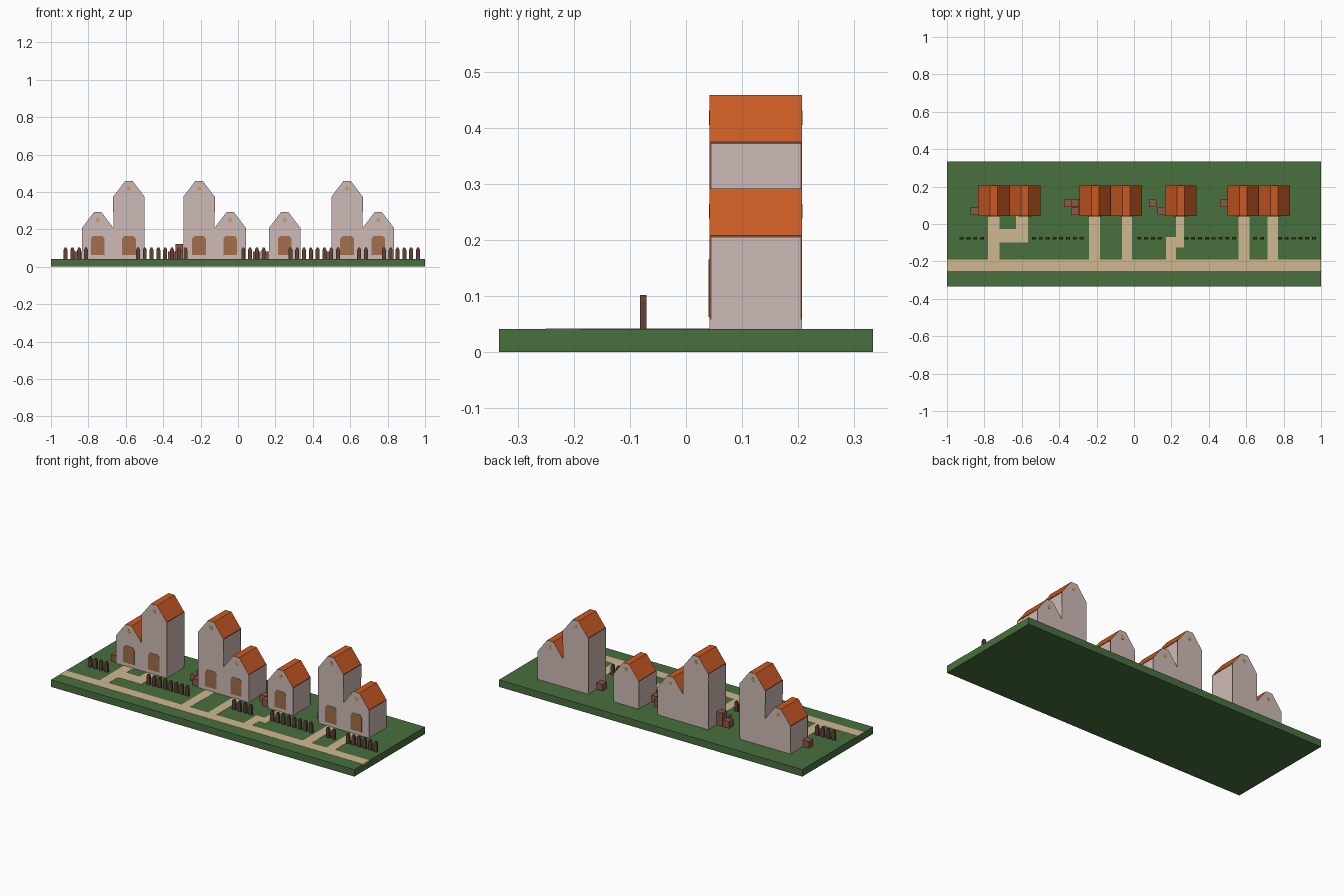
import bpy, bmesh, math

if "Cube" in bpy.data.objects:
    bpy.data.objects.remove(bpy.data.objects["Cube"])


def material(name, r, g, b):
    m = bpy.data.materials.new(name)
    m.diffuse_color = [((c / 255 + 0.055) / 1.055) ** 2.4 for c in (r, g, b)] + [1]
    m.use_nodes = True
    m.node_tree.nodes["Principled BSDF"].inputs["Base Color"].default_value = m.diffuse_color
    return m


GRASS = material("grass green", 72, 112, 62)
PATH = material("sand path", 208, 184, 146)
WALL = material("pale plaster", 206, 187, 183)
ROOF = material("orange tile", 202, 90, 36)
DOOR = material("door brown", 163, 110, 76)
TIMBER = material("timber brown", 122, 80, 62)
FENCE = material("fence dark brown", 96, 66, 54)
CRATE = material("crate brown", 140, 88, 72)
GLASS = material("window gold", 205, 165, 95)


def extrude(name, pts, lo, hi, mats, axis="y"):
    """Prism from a 2D outline: (x, z) pushed along y, or (x, y) along z."""
    bm = bmesh.new()
    at = (lambda p, t: (p[0], t, p[1])) if axis == "y" else (lambda p, t: (p[0], p[1], t))
    a = [bm.verts.new(at(p, lo)) for p in pts]
    b = [bm.verts.new(at(p, hi)) for p in pts]
    bm.faces.new(a)
    bm.faces.new(b[::-1])
    n = len(pts)
    for i in range(n):
        bm.faces.new((a[i], b[i], b[(i + 1) % n], a[(i + 1) % n]))
    bmesh.ops.recalc_face_normals(bm, faces=bm.faces)
    if len(mats) > 1:  # upward faces take the second colour
        for f in bm.faces:
            f.normal_update()
            f.material_index = 1 if f.normal.z > 0.2 else 0
    me = bpy.data.meshes.new(name)
    bm.to_mesh(me)
    bm.free()
    for m in mats:
        me.materials.append(m)
    ob = bpy.data.objects.new(name, me)
    bpy.context.collection.objects.link(ob)
    return ob


def box(name, x0, x1, y0, y1, z0, z1, mat):
    return extrude(name, [(x0, y0), (x1, y0), (x1, y1), (x0, y1)], z0, z1, [mat], "z")


G = 0.0417            # ground level
Y0, Y1 = 0.042, 0.207  # house front and back
H = 0.0833            # half house width

# Lawn
box("lawn", -1, 1, -0.333, 0.333, 0, G, GRASS)

# Road and garden paths
PT = G + 0.001
for x0, x1, y0, y1 in [
    (-1, 1, -0.25, -0.19),
    (-0.78, -0.72, -0.19, Y0), (-0.72, -0.567, -0.1, -0.027), (-0.63, -0.567, -0.027, Y0),
    (-0.24, -0.183, -0.19, Y0), (-0.065, -0.01, -0.19, Y0),
    (0.17, 0.225, -0.19, -0.07), (0.225, 0.267, -0.125, Y0),
    (0.56, 0.617, -0.19, Y0), (0.715, 0.77, -0.19, Y0),
]:
    box("path", x0, x1, y0, y1, G - 0.005, PT, PATH)


def house(cx, eave):
    top = eave + H
    # Body with coloured roof slopes
    extrude("house", [(cx - H, G), (cx + H, G), (cx + H, eave), (cx + 0.02, top),
                      (cx - 0.02, top), (cx - H, eave)], Y0, Y1, [WALL, ROOF])
    # Arched door
    w, z0, z1 = 0.037, 0.063, 0.165
    extrude("door", [(cx - w, z0), (cx + w, z0), (cx + w, z1 - 0.016), (cx + w - 0.013, z1),
                     (cx - w + 0.013, z1), (cx - w, z1 - 0.016)], Y0 - 0.002, Y0 + 0.002, [DOOR])
    # Gable windows front and back
    disc = [(cx + 0.011 * math.cos(k * math.pi / 4), eave + 0.043 + 0.013 * math.sin(k * math.pi / 4))
            for k in range(8)]
    for y in (Y0, Y1):
        extrude("gable_window", disc, y - 0.001, y + 0.001, [GLASS])


LOW, TALL = 0.2083, 0.375
houses = [(-0.75, LOW), (-0.5833, TALL), (-0.2083, TALL), (-0.0417, LOW),
          (0.25, LOW), (0.5833, TALL), (0.75, LOW)]
for cx, eave in houses:
    house(cx, eave)
    # Thin corner posts and eave beams on the exposed side walls
    for s in (-1, 1):
        x = cx + s * H
        near = [e for c, e in houses if abs(c - cx - s * 2 * H) < 0.01]
        if near and near[0] > eave:
            continue
        zb = LOW + H if near else 0.058
        a, b = x - 0.001, x + 0.001
        box("eave_beam", a, b, Y0, Y1, eave - 0.004, eave, TIMBER)
        for y in (Y0, Y1 - 0.003):
            box("corner_post", a, b, y, y + 0.003, zb, eave - 0.004, TIMBER)

# Picket fence with clipped tops
for x0, n in [(-0.922, 4), (-0.535, 8), (0.028, 4), (0.28, 8), (0.648, 2), (0.78, 6)]:
    for i in range(n):
        x, w, t = x0 + i * 0.0364, 0.0105, 0.102
        extrude("picket", [(x - w, G), (x + w, G), (x + w, t - 0.012), (x + w * 0.45, t),
                           (x - w * 0.45, t), (x - w, t - 0.012)], -0.082, -0.07, [FENCE])

# Crates beside the houses (x, y, z of lower corner)
C = 0.04
for x, y, z in [(-0.873, 0.05, 0), (-0.375, 0.09, 0), (-0.333, 0.09, 0), (-0.333, 0.09, C),
                (-0.333, 0.049, 0), (0.08, 0.09, 0), (0.125, 0.05, 0), (0.459, 0.09, 0)]:
    box("crate", x, x + C, y, y + C, G + z, G + z + C, CRATE)
